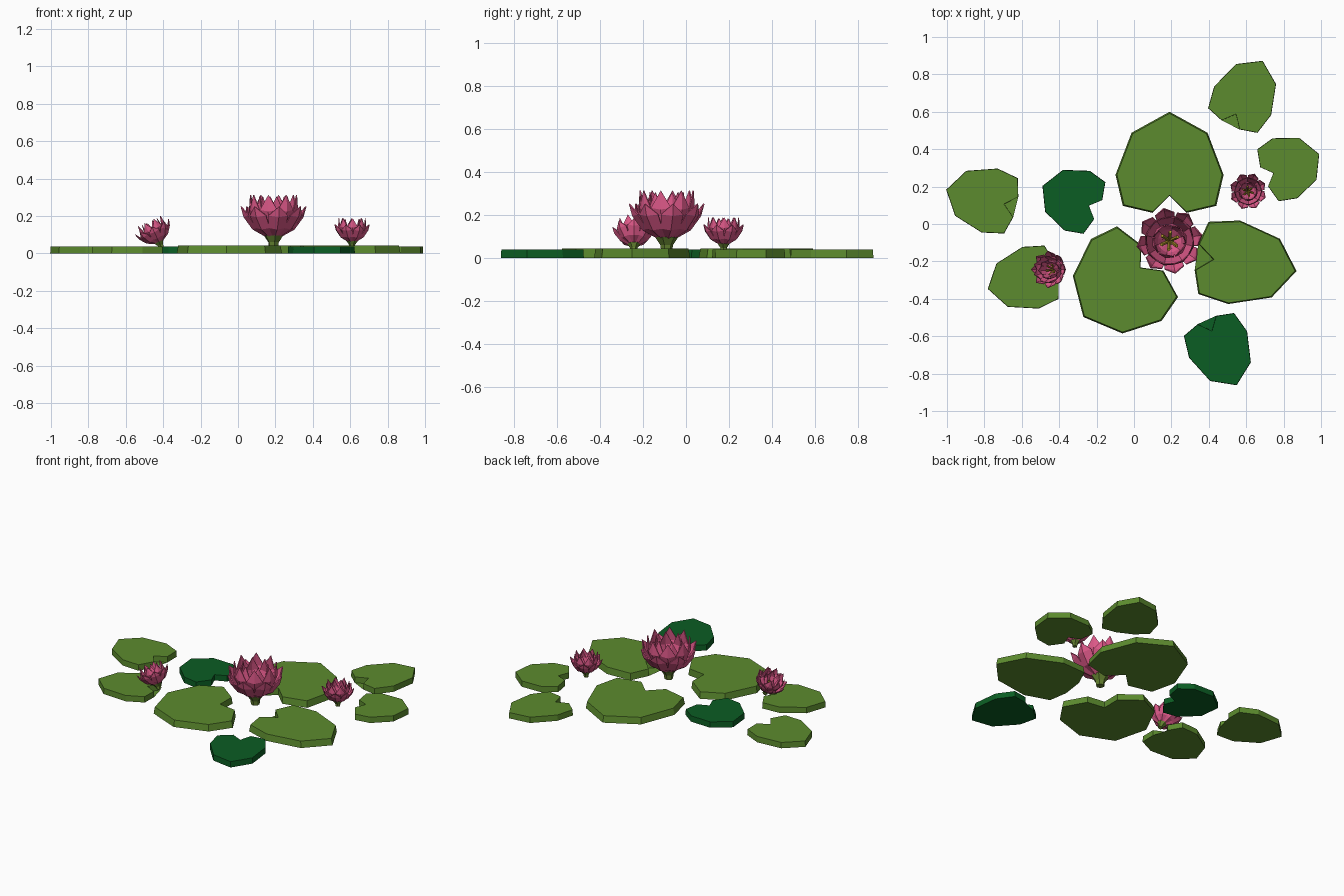
import bpy, bmesh, math
from mathutils import Matrix, Vector

if "Cube" in bpy.data.objects:
    bpy.data.objects.remove(bpy.data.objects["Cube"])


def material(name, rgb):
    m = bpy.data.materials.new(name)
    lin = [((c / 255 + 0.055) / 1.055) ** 2.4 for c in rgb]
    m.diffuse_color = (*lin, 1)
    m.use_nodes = True
    m.node_tree.nodes["Principled BSDF"].inputs["Base Color"].default_value = m.diffuse_color
    return m


LEAF = material("leaf green", (92, 139, 46))
DARK = material("dark leaf green", (11, 93, 35))
STEM = material("stem green", (100, 130, 48))
PINK = material("petal pink", (220, 88, 136))
GOLD = material("stamen gold", (178, 150, 45))


def add_object(name, bm, mat, matrix=None):
    bmesh.ops.recalc_face_normals(bm, faces=bm.faces)
    mesh = bpy.data.meshes.new(name)
    if matrix is not None:
        bm.transform(matrix)
    bm.to_mesh(mesh)
    bm.free()
    mesh.materials.append(mat)
    ob = bpy.data.objects.new(name, mesh)
    bpy.context.collection.objects.link(ob)
    return ob


# Half outline of a notched pad: u points towards the notch, v sideways
HALF = [(-.305, 0), (-.193, .203), (.032, .289), (.198, .25), (.235, .092)]
NOTCH = (.145, 0)
OUTLINE = HALF + [NOTCH] + [(u, -v) for u, v in reversed(HALF[1:])]


def lily_pad(name, x, y, turn, su, sv, mat, height, taper):
    bm = bmesh.new()
    low = [bm.verts.new((u * su, v * sv, 0)) for u, v in OUTLINE]
    top = [bm.verts.new((u * su * taper, v * sv * taper, height)) for u, v in OUTLINE]
    n = len(low)
    for i in range(n):
        j = (i + 1) % n
        bm.faces.new((low[i], low[j], top[j], top[i]))
    caps = [bm.faces.new(top), bm.faces.new(low[::-1])]
    bmesh.ops.triangulate(bm, faces=caps)
    place = Matrix.Translation((x, y, 0)) @ Matrix.Rotation(math.radians(turn), 4, 'Z')
    add_object(name, bm, mat, place)


# Lily pads: x, y, notch direction, length scale, width scale
LARGE = [(.19, .295, -90, 1, 1), (-.063, -.318, 40.8, .9, 1), (.567, -.209, 172, 1, .78)]
SMALL = [(-.794, .131, -14, .71, .61), (-.575, -.293, 14.7, .7, .59),
         (.591, .679, -116.6, .71, .59), (.824, .305, -157.6, .59, .6)]
DEEP = [(-.321, .132, -23, .6, .6), (.459, -.665, 114.5, .71, .59)]
for i, p in enumerate(LARGE):
    lily_pad(f"large_pad_{i + 1}", *p, LEAF, .043, .972)
for i, p in enumerate(SMALL):
    lily_pad(f"small_pad_{i + 1}", *p, LEAF, .038, .99)
for i, p in enumerate(DEEP):
    lily_pad(f"dark_pad_{i + 1}", *p, DARK, .038, .99)


def petal(bm, angle, rows):
    """Folded petal; rows are (radius, height, half angle), the last one is the tip."""
    def point(r, z, a):
        return bm.verts.new((r * math.cos(angle + a), r * math.sin(angle + a), z))
    strips = []
    for r, z, half in rows[:-1]:
        a = math.radians(half)
        strips.append([point(r * .96, z + .008, -a), point(r, z, 0), point(r * .96, z + .008, a)])
    tip = point(rows[-1][0], rows[-1][1], 0)
    for lo, hi in zip(strips, strips[1:]):
        for k in (0, 1):
            bm.faces.new((lo[k], lo[k + 1], hi[k + 1], hi[k]))
    for k in (0, 1):
        bm.faces.new((strips[-1][k], strips[-1][k + 1], tip))


# Petal rings: count, turn, profile (heights from the foot of the stem)
RINGS = [
    (8, 0, [(.03, .055, 24), (.112, .100, 24), (.160, .165, 20), (.176, .222, 0)]),
    (8, 22.5, [(.03, .062, 24), (.095, .105, 25), (.132, .195, 22), (.126, .283, 0)]),
    (6, 8, [(.025, .066, 30), (.068, .105, 32), (.092, .185, 28), (.078, .275, 0)]),
]


def flower(name, x, y, size, turn, tilt):
    place = (Matrix.Translation((x, y, .03))
             @ Matrix.Rotation(math.radians(tilt), 4, 'Y')
             @ Matrix.Rotation(math.radians(turn), 4, 'Z') @ Matrix.Scale(size, 4))
    # petals
    bm = bmesh.new()
    for count, offset, rows in RINGS:
        for k in range(count):
            petal(bm, math.radians(offset + 360 * k / count), rows)
    ob = add_object(name + "_petals", bm, PINK, place)
    mod = ob.modifiers.new("thickness", 'SOLIDIFY')
    mod.thickness = .006 * size
    mod.offset = 0
    # stem flaring into the base of the flower
    bm = bmesh.new()
    for r1, r2, z1, z2 in ((.026, .03, 0, .03), (.03, .055, .03, .066)):
        bmesh.ops.create_cone(bm, cap_ends=True, segments=6, radius1=r1, radius2=r2,
                              depth=z2 - z1, matrix=Matrix.Translation((0, 0, (z1 + z2) / 2)))
    add_object(name + "_stem", bm, STEM, place)
    # stamens
    bm = bmesh.new()
    for k in range(6):
        a = math.radians(60 * k + 15)
        start = Vector((0, 0, .065))
        end = Vector((.048 * math.cos(a), .048 * math.sin(a), .16))
        d = end - start
        m = Matrix.Translation((start + end) / 2) @ d.to_track_quat('Z', 'Y').to_matrix().to_4x4()
        bmesh.ops.create_cone(bm, cap_ends=True, segments=4, radius1=.007, radius2=.01,
                              depth=d.length, matrix=m)
    add_object(name + "_stamens", bm, GOLD, place)


flower("large_flower", .19, -.09, 1, 10, 0)
flower("small_flower", .61, .175, .56, 25, 0)
flower("leaning_flower", -.408, -.243, .56, 0, -25)
